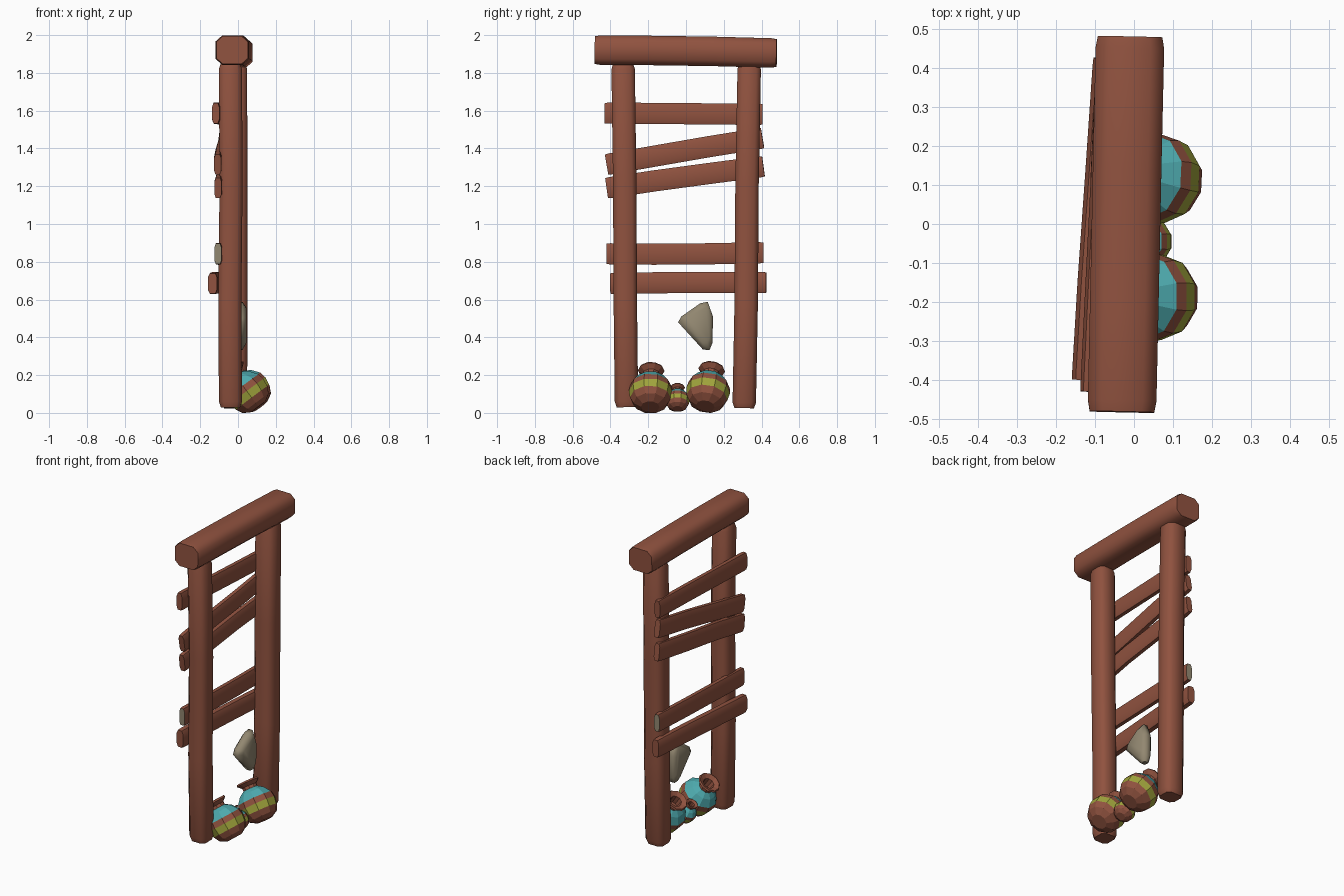
import bpy, bmesh, math, random
from mathutils import Vector

if "Cube" in bpy.data.objects:
    bpy.data.objects.remove(bpy.data.objects["Cube"])

random.seed(4)


def material(name, rgb):
    m = bpy.data.materials.new(name)
    m.diffuse_color = (*rgb, 1)
    m.use_nodes = True
    m.node_tree.nodes["Principled BSDF"].inputs["Base Color"].default_value = m.diffuse_color
    return m


BROWN = material("reddish_brown", (0.28, 0.085, 0.05))
CYAN = material("turquoise", (0.075, 0.40, 0.42))
OLIVE = material("olive_yellow", (0.35, 0.37, 0.045))
STONE = material("pale_stone", (0.29, 0.245, 0.165))


def skin(name, rings, mats, band=lambda i: 0, cap=0, smooth=None):
    """Loft a list of equal-sized point rings and close both ends."""
    bm = bmesh.new()
    vr = [[bm.verts.new(p) for p in r] for r in rings]
    n = len(vr[0])
    for i in range(len(vr) - 1):
        for k in range(n):
            j = (k + 1) % n
            f = bm.faces.new((vr[i][k], vr[i][j], vr[i + 1][j], vr[i + 1][k]))
            f.material_index = band(i)
    for r in (vr[0], vr[-1]):
        bm.faces.new(r).material_index = cap
    bmesh.ops.recalc_face_normals(bm, faces=bm.faces)
    me = bpy.data.meshes.new(name)
    bm.to_mesh(me)
    bm.free()
    for m in mats:
        me.materials.append(m)
    if smooth:
        for p in me.polygons:
            p.use_smooth = True
        me.set_sharp_from_angle(angle=math.radians(smooth))
    ob = bpy.data.objects.new(name, me)
    bpy.context.collection.objects.link(ob)
    return ob


# Squared timber section with cut corners
K = 0.6
SECTION = [(1, -K), (1, K), (K, 1), (-K, 1), (-1, K), (-1, -K), (-K, -1), (K, -1)]


def log(name, p0, p1, wx, wv, chamfer=0.84, lip=0.03, wobble=0.004, cap_mat=BROWN):
    """Rough eight-sided timber between two points."""
    p0, p1 = Vector(p0), Vector(p1)
    length = (p1 - p0).length
    d = (p1 - p0).normalized()
    v = d.cross(Vector((1, 0, 0))).normalized()
    u = v.cross(d)
    e = lip / length
    rings = []
    for t, s in ((0, chamfer), (e, 1), (0.3, 1), (0.65, 1), (1 - e, 1), (1, chamfer)):
        w = wobble if 0.2 < t < 0.8 else 0
        o = p0.lerp(p1, t) + u * random.uniform(-w, w) + v * random.uniform(-w, w)
        rings.append([o + u * (wx / 2 * s * a) + v * (wv / 2 * s * b) for a, b in SECTION])
    return skin(name, rings, [BROWN, cap_mat], cap=1, smooth=50)


# Frame: two posts and the lintel
log("front_post", (-0.04, -0.315, 0.03), (-0.04, -0.333, 1.85), 0.122, 0.124)
log("rear_post", (-0.018, 0.308, 0.025), (-0.018, 0.335, 1.85), 0.132, 0.124)
log("top_beam", (-0.031, -0.482, 1.921), (-0.01, 0.48, 1.905), 0.176, 0.156, chamfer=0.94)

# Slats on the outer side: (y0, z0, y1, z1, x0, x1, thickness)
RUNGS = [(-0.43, 1.587, 0.405, 1.58, -0.118, -0.078, 0.04),
         (-0.42, 1.315, 0.405, 1.455, -0.108, -0.078, 0.04),
         (-0.42, 1.19, 0.41, 1.305, -0.106, -0.078, 0.04),
         (-0.42, 0.842, 0.41, 0.848, -0.106, -0.078, 0.04),
         (-0.40, 0.685, 0.425, 0.69, -0.135, -0.08, 0.05)]
for i, (y0, z0, y1, z1, x0, x1, th) in enumerate(RUNGS):
    log(f"rung_{i + 1}", (x0, y0, z0), (x1, y1, z1), th, 0.112, chamfer=0.96, lip=0.02,
        cap_mat=STONE if i == 3 else BROWN)

# Rounded triangular stone
OUTLINE = [(-0.042, 0.48), (-0.025, 0.51), (0.075, 0.58), (0.115, 0.588),
           (0.143, 0.51), (0.14, 0.37), (0.125, 0.333), (0.09, 0.335)]
cy, cz = 0.075, 0.475
skin("hanging_stone",
     [[Vector((x, cy + (y - cy) * s, cz + (z - cz) * s)) for y, z in OUTLINE]
      for x, s in ((-0.022, 0.78), (-0.006, 1), (0.024, 1), (0.044, 0.74))],
     [STONE], smooth=60)

# Pots: (radius, height along axis) profile, banded by ring, hollow neck
PROFILE = [(0.05, -0.112), (0.092, -0.088), (0.111, -0.052), (0.118, -0.008), (0.112, 0.028),
           (0.080, 0.070), (0.046, 0.092), (0.046, 0.110), (0.072, 0.132), (0.066, 0.142),
           (0.036, 0.128), (0.032, 0.07)]
BANDS = [0, 0, 2, 0, 1, 1, 0, 0, 0, 0, 0]


def pot(name, centre, scale, axis):
    q = Vector((0, 0, 1)).rotation_difference(Vector(axis).normalized())
    rings = [[Vector(centre) + q @ (Vector((r * math.cos(a), r * math.sin(a), h)) * scale)
              for a in ((k + 0.5) * math.tau / 10 for k in range(10))] for r, h in PROFILE]
    skin(name, rings, [BROWN, CYAN, OLIVE], band=lambda i: BANDS[i])


pot("front_pot", (0.042, -0.187, 0.120), 0.98, (-0.6, 0.02, 0.8))
pot("rear_pot", (0.052, 0.118, 0.124), 0.99, (-0.6, 0.14, 0.8))
pot("small_pot", (0.03, -0.045, 0.073), 0.55, (-0.55, 0.0, 0.85))
